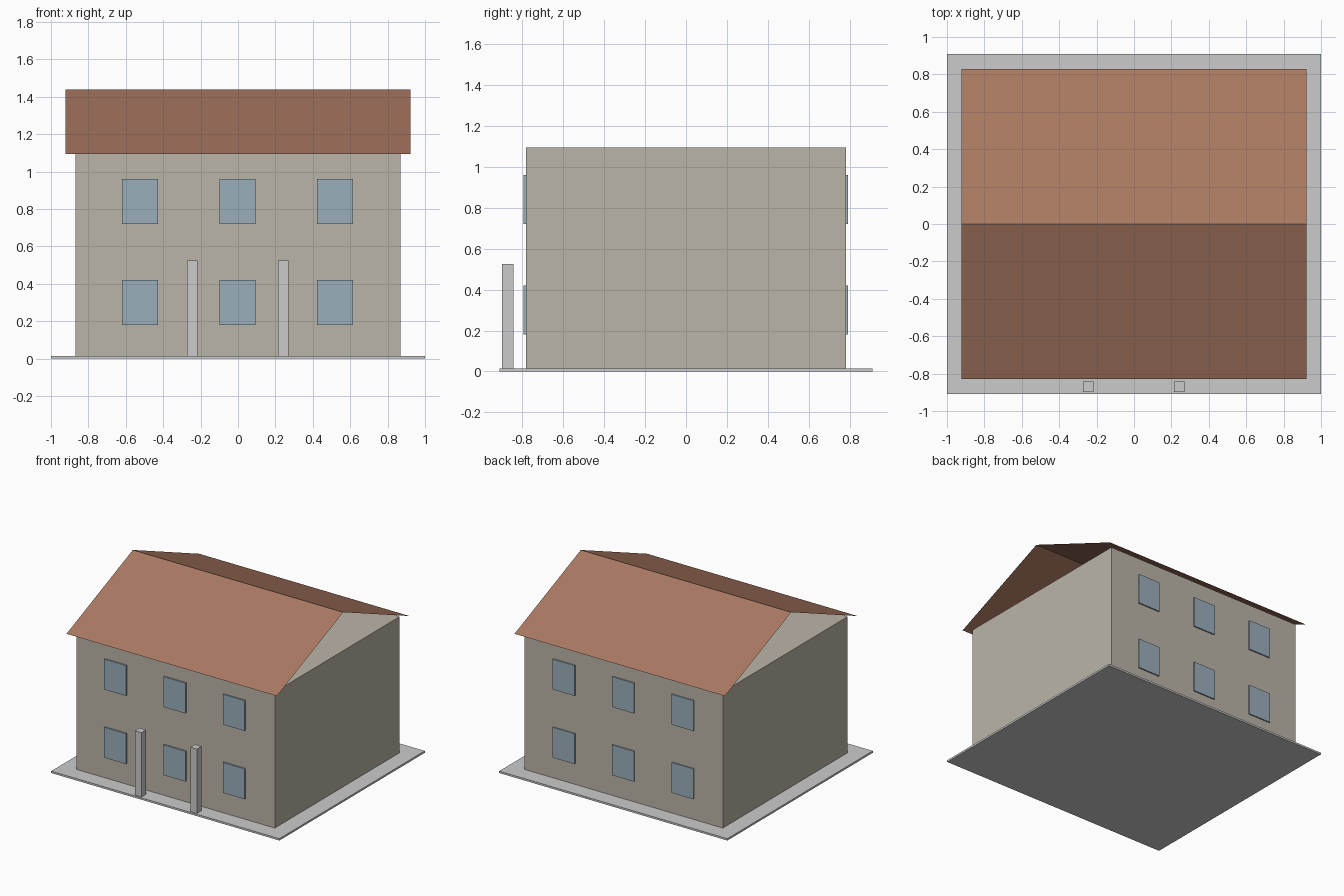
import bpy

if "Cube" in bpy.data.objects:
    bpy.data.objects.remove(bpy.data.objects["Cube"])


def material(name, color):
    m = bpy.data.materials.new(name)
    m.diffuse_color = (*color, 1)
    m.use_nodes = True
    m.node_tree.nodes["Principled BSDF"].inputs["Base Color"].default_value = m.diffuse_color
    return m


WALL = material("plaster", (0.50, 0.46, 0.39))
ROOF = material("roof_tile", (0.40, 0.19, 0.12))
GLASS = material("glass", (0.33, 0.43, 0.50))


def mesh_object(name, verts, faces, mat=None):
    me = bpy.data.meshes.new(name)
    me.from_pydata(verts, [], faces)
    ob = bpy.data.objects.new(name, me)
    bpy.context.collection.objects.link(ob)
    if mat:
        me.materials.append(mat)
    return ob


def box(name, x, y, z, mat=None):
    """Box from (min, max) ranges on each axis."""
    verts = [(a, b, c) for c in z for b in y for a in x]
    faces = [(0, 2, 3, 1), (4, 5, 7, 6), (0, 1, 5, 4),
             (2, 6, 7, 3), (0, 4, 6, 2), (1, 3, 7, 5)]
    return mesh_object(name, verts, faces, mat)


# Ground slab and main body
SLAB_TOP, EAVES, RIDGE = 0.015, 1.093, 1.44
box("base_slab", (-1, 1), (-0.91, 0.91), (0, SLAB_TOP))
box("walls", (-0.87, 0.87), (-0.782, 0.782), (SLAB_TOP, EAVES), WALL)

# Open gable roof: two thin sheets meeting at the ridge
hx, hy = 0.922, 0.83
mesh_object("roof",
            [(-hx, -hy, EAVES), (hx, -hy, EAVES),
             (-hx, 0, RIDGE), (hx, 0, RIDGE),
             (-hx, hy, EAVES), (hx, hy, EAVES)],
            [(0, 1, 3, 2), (2, 3, 5, 4)], ROOF)

# Windows: three columns, two storeys, front and back
for side, (y0, y1) in (("front", (-0.794, -0.77)), ("back", (0.77, 0.792))):
    for floor, zc in (("lower", 0.30), ("upper", 0.84)):
        for i, xc in enumerate((-0.523, -0.002, 0.519)):
            box(f"window_{side}_{floor}_{i + 1}", (xc - 0.096, xc + 0.096),
                (y0, y1), (zc - 0.12, zc + 0.12), GLASS)

# Free-standing entrance posts
for label, xc in (("left", -0.245), ("right", 0.241)):
    box(f"entrance_post_{label}", (xc - 0.028, xc + 0.028),
        (-0.899, -0.842), (SLAB_TOP, 0.525))
